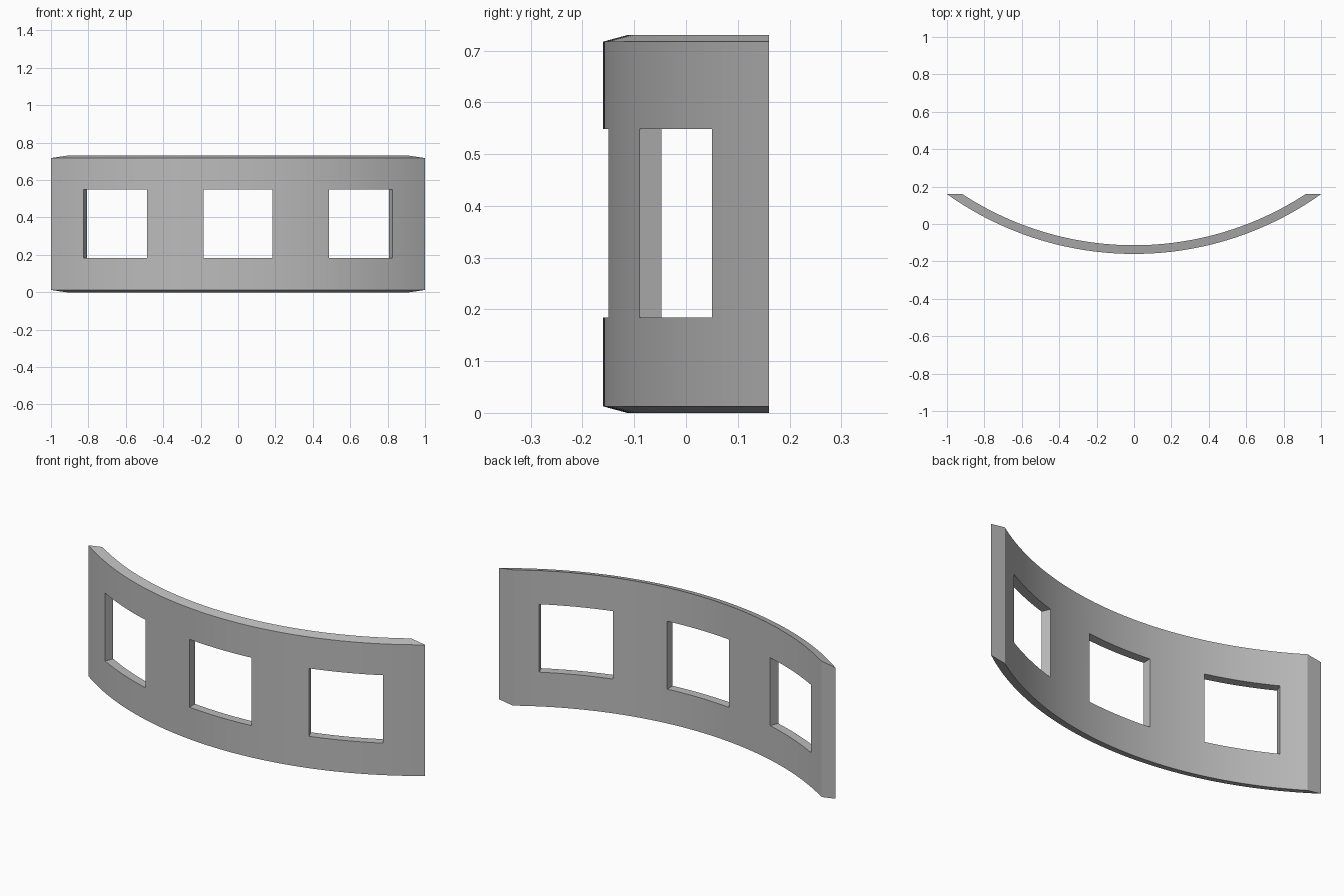
import bpy
import bmesh
from math import asin, acos, sin, cos, radians
from mathutils import Matrix

if "Cube" in bpy.data.objects:
    bpy.data.objects.remove(bpy.data.objects["Cube"], do_unlink=True)

CENTRE_Y, BACK_Y = 1.5625, 0.16      # arc centre and flat rear cut
R_OUT, R_IN = 1.7225, 1.676
HEIGHT, BEVEL = 0.73, 0.0125         # outer rim is slightly lower
SEGMENTS = 64
WIN_HALF, WIN_LOW, WIN_HIGH = 0.184, 0.184, 0.549
WIN_STEP = radians(22.5)

grey = bpy.data.materials.new("plain grey")
grey.use_nodes = True
colour = (0.5, 0.5, 0.5, 1)
grey.diffuse_color = colour
grey.node_tree.nodes["Principled BSDF"].inputs["Base Color"].default_value = colour


def add_object(name, bm):
    bmesh.ops.recalc_face_normals(bm, faces=bm.faces)
    mesh = bpy.data.meshes.new(name)
    bm.to_mesh(mesh)
    bm.free()
    mesh.materials.append(grey)
    obj = bpy.data.objects.new(name, mesh)
    bpy.context.collection.objects.link(obj)
    return obj


# Curved band: a four-cornered section swept along the arc
bm = bmesh.new()
corners = [(R_OUT, BEVEL), (R_OUT, HEIGHT - BEVEL), (R_IN, HEIGHT), (R_IN, 0)]
rings = []
for i in range(SEGMENTS + 1):
    t = 2 * i / SEGMENTS - 1
    ring = []
    for r, z in corners:
        a = t * acos((CENTRE_Y - BACK_Y) / r)
        ring.append(bm.verts.new((r * sin(a), CENTRE_Y - r * cos(a), z)))
    rings.append(ring)
for a, b in zip(rings, rings[1:]):
    for k in range(4):
        n = (k + 1) % 4
        bm.faces.new((a[k], b[k], b[n], a[n]))
bm.faces.new(rings[0])
bm.faces.new(rings[-1])
band = add_object("curved_window_band", bm)

# Three straight-sided windows fanned around the arc centre
bm = bmesh.new()
for side in (-1, 0, 1):
    place = (Matrix.Translation((0, CENTRE_Y, 0))
             @ Matrix.Rotation(side * WIN_STEP, 4, 'Z')
             @ Matrix.Translation((0, -R_OUT, (WIN_LOW + WIN_HIGH) / 2))
             @ Matrix.Diagonal((2 * WIN_HALF, 0.3, WIN_HIGH - WIN_LOW, 1)))
    bmesh.ops.create_cube(bm, size=1, matrix=place)
cutter = add_object("window_cutter", bm)
cutter.hide_render = True

cut = band.modifiers.new("windows", 'BOOLEAN')
cut.operation = 'DIFFERENCE'
cut.solver = 'EXACT'
cut.object = cutter
bpy.ops.object.select_all(action='DESELECT')
band.select_set(True)
bpy.context.view_layer.objects.active = band
bpy.ops.object.modifier_apply(modifier=cut.name)
bpy.data.objects.remove(cutter, do_unlink=True)
bpy.ops.object.shade_smooth_by_angle(angle=radians(20))
